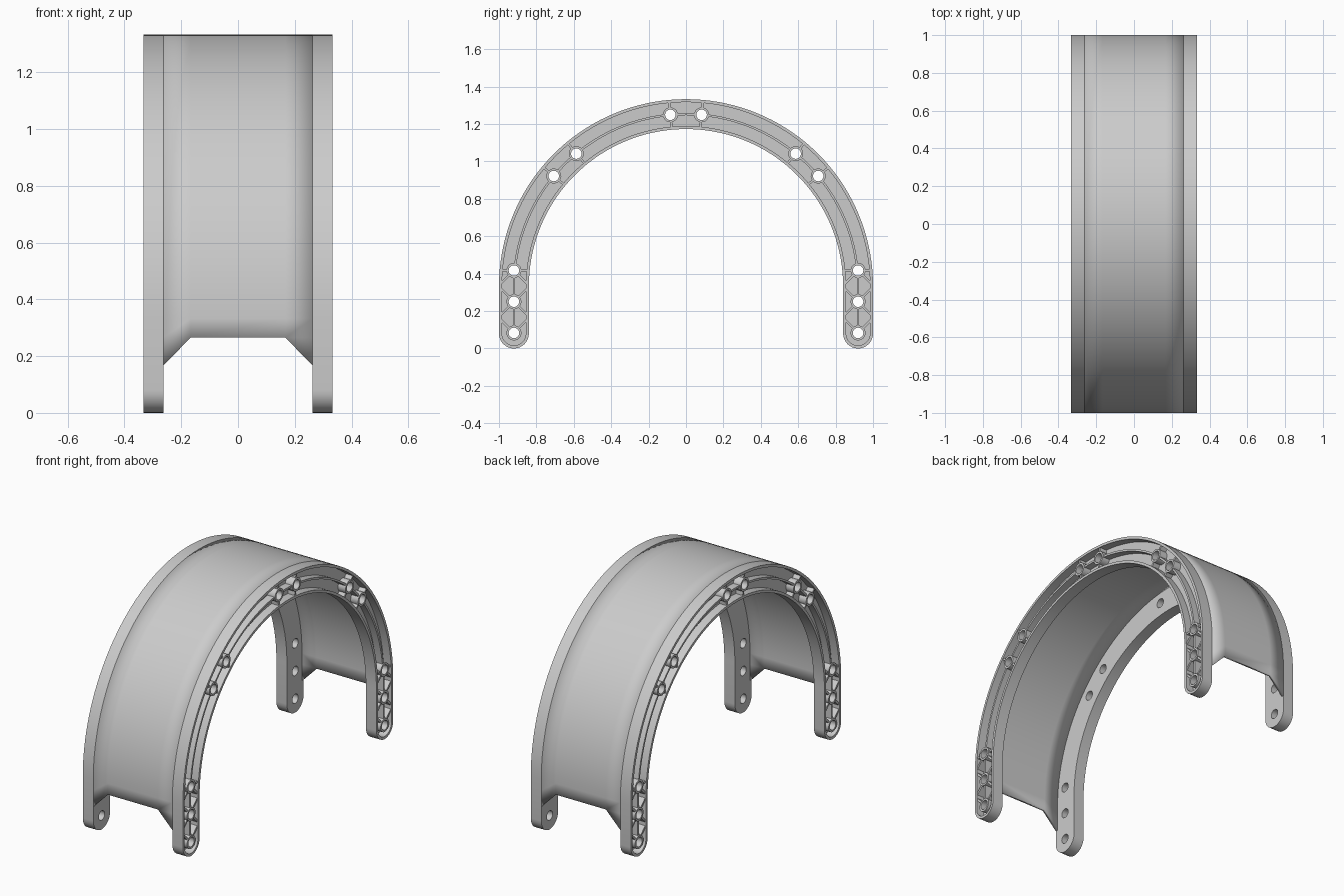
import bpy, bmesh
from math import sin, cos, pi, radians, atan2, hypot

if "Cube" in bpy.data.objects:
    bpy.data.objects.remove(bpy.data.objects["Cube"])

CZ, R_OUT, R_IN, R_MID = 0.333, 1.0, 0.84, 0.92
R_END = (R_OUT - R_IN) / 2
X_IN, X_FLOOR, X_RIB, X_OUT = 0.263, 0.283, 0.327, 0.333
RIM, HOLE, BOSS, RIB = 0.016, 0.028, 0.04, 0.006


def arc(cy, cz, r, a0, a1, n):
    return [(cy + r * cos(radians(a0 + (a1 - a0) * i / n)),
             cz + r * sin(radians(a0 + (a1 - a0) * i / n))) for i in range(n + 1)]


def circle(c, r):
    return arc(c[0], c[1], r, 0, 360, 28)[:-1]


def arch(d):
    """Arch outline with rounded feet, inset by d."""
    return (arc(0, CZ, R_OUT - d, 180, 0, 72) + arc(R_MID, R_END, R_END - d, 0, -180, 16)
            + arc(0, CZ, R_IN + d, 0, 180, 72) + arc(-R_MID, R_END, R_END - d, 0, -180, 16))


def add_object(name, mesh, mirror=True):
    ob = bpy.data.objects.new(name, mesh)
    bpy.context.collection.objects.link(ob)
    if mirror:
        ob.modifiers.new("Mirror", 'MIRROR')
    return ob


def plate(name, loops, x0, x1):
    """Filled YZ profile (loops may be holes) extruded from x0 to x1."""
    cu = bpy.data.curves.new(name, 'CURVE')
    cu.dimensions, cu.fill_mode, cu.extrude = '2D', 'BOTH', (x1 - x0) / 2
    for pts in loops:
        sp = cu.splines.new('POLY')
        sp.points.add(len(pts) - 1)
        for p, (y, z) in zip(sp.points, pts):
            p.co = (y, z, 0, 1)
        sp.use_cyclic_u = True
    tmp = bpy.data.objects.new(name + "_profile", cu)
    bpy.context.collection.objects.link(tmp)
    dg = bpy.context.evaluated_depsgraph_get()
    me = bpy.data.meshes.new_from_object(tmp.evaluated_get(dg))
    bpy.data.objects.remove(tmp)
    bm = bmesh.new()
    bm.from_mesh(me)
    for v in bm.verts:
        y, z, x = v.co
        v.co = (x + (x0 + x1) / 2, y, z)
    bmesh.ops.remove_doubles(bm, verts=bm.verts, dist=1e-5)
    bmesh.ops.recalc_face_normals(bm, faces=bm.faces)
    bm.to_mesh(me)
    bm.free()
    return add_object(name, me)


def strip(bm, path, x0, x1):
    """Thin upright rib of constant width along a YZ path."""
    rings = []
    for i, (y, z) in enumerate(path):
        a, b = path[max(i - 1, 0)], path[min(i + 1, len(path) - 1)]
        dy, dz = b[0] - a[0], b[1] - a[1]
        k = RIB / hypot(dy, dz)
        ny, nz = -dz * k, dy * k
        rings.append([bm.verts.new(c) for c in (
            (x0, y + ny, z + nz), (x1, y + ny, z + nz),
            (x1, y - ny, z - nz), (x0, y - ny, z - nz))])
    for r, s in zip(rings, rings[1:]):
        for j in range(4):
            bm.faces.new((r[j], r[(j + 1) % 4], s[(j + 1) % 4], s[j]))
    bm.faces.new(rings[0])
    bm.faces.new(rings[-1])


# Pin hole positions
arc_angles = [5.2, 39.6, 50.2]
leg_z = [0.083, 0.25, 0.417]
arc_holes = [(s * R_MID * sin(radians(a)), CZ + R_MID * cos(radians(a)))
             for s in (-1, 1) for a in arc_angles]
leg_holes = [(s * R_MID, z) for s in (-1, 1) for z in leg_z]
holes = arc_holes + leg_holes

# End flanges: web, raised rim and pin bosses
plate("flange_web", [arch(0)] + [circle(h, HOLE) for h in holes], X_IN, X_FLOOR)
plate("flange_rim", [arch(0), arch(RIM)], X_FLOOR, X_OUT)
plate("pin_bosses", [circle(h, r) for h in holes for r in (BOSS, HOLE)], X_FLOOR, X_OUT)

# Stiffening ribs in the flange recess
bm = bmesh.new()
gap = 2.2
stops = [-84.8] + [-a for a in reversed(arc_angles)] + arc_angles + [84.8]
for a, b in zip(stops, stops[1:]):
    strip(bm, arc(0, CZ, R_MID, 90 - a - gap, 90 - b + gap, max(2, int((b - a) / 2.5))), X_FLOOR, X_RIB)


def spoke(h, ang, length):
    strip(bm, [(h[0] + r * cos(ang), h[1] + r * sin(ang)) for r in (BOSS - 0.004, length)],
          X_FLOOR, X_RIB)


for h in arc_holes:
    ang = atan2(h[1] - CZ, h[0])
    spoke(h, ang, 0.073)
    spoke(h, ang + pi, 0.073)
for h in leg_holes:
    ups = []
    if h[1] < 0.4:
        spoke(h, pi / 2, 0.13)
        ups += [45, 135]
    else:
        ups += [0, 180]
    if h[1] > 0.1:
        ups += [-45, -135]
    for a in ups:
        spoke(h, radians(a), 0.073 if a in (0, 180) else 0.104)
bmesh.ops.recalc_face_normals(bm, faces=bm.faces)
me = bpy.data.meshes.new("flange_ribs")
bm.to_mesh(me)
bm.free()
add_object("flange_ribs", me)

# Curved outer shell with chamfered cut-outs at the bottom
bm = bmesh.new()
Z_LOW, Z_CUT, X_CUT = 0.167, 0.265, 0.167
cols = (-X_IN, -X_CUT, X_CUT, X_IN)
path = [(-R_OUT, Z_CUT)] + arc(0, CZ, R_OUT, 180, 0, 72) + [(R_OUT, Z_CUT)]
rows = [[bm.verts.new((x, y, z)) for x in cols] for y, z in path]
for r, s in zip(rows, rows[1:]):
    for j in range(3):
        bm.faces.new((r[j], r[j + 1], s[j + 1], s[j]))
for row, y in ((rows[0], -R_OUT), (rows[-1], R_OUT)):
    left, right = (bm.verts.new((x, y, Z_LOW)) for x in (-X_IN, X_IN))
    for tri in ((left, row[1], row[0]), (right, row[3], row[2])):
        bm.faces.new(tri if y < 0 else tri[::-1])
me = bpy.data.meshes.new("outer_shell")
bm.to_mesh(me)
bm.free()
shell = add_object("outer_shell", me, mirror=False)
solid = shell.modifiers.new("Thickness", 'SOLIDIFY')
solid.thickness, solid.offset = RIM, -1

# Smooth curves, sharp edges
for ob in bpy.context.collection.objects:
    ob.select_set(True)
bpy.context.view_layer.objects.active = shell
bpy.ops.object.shade_smooth_by_angle(angle=radians(30))
